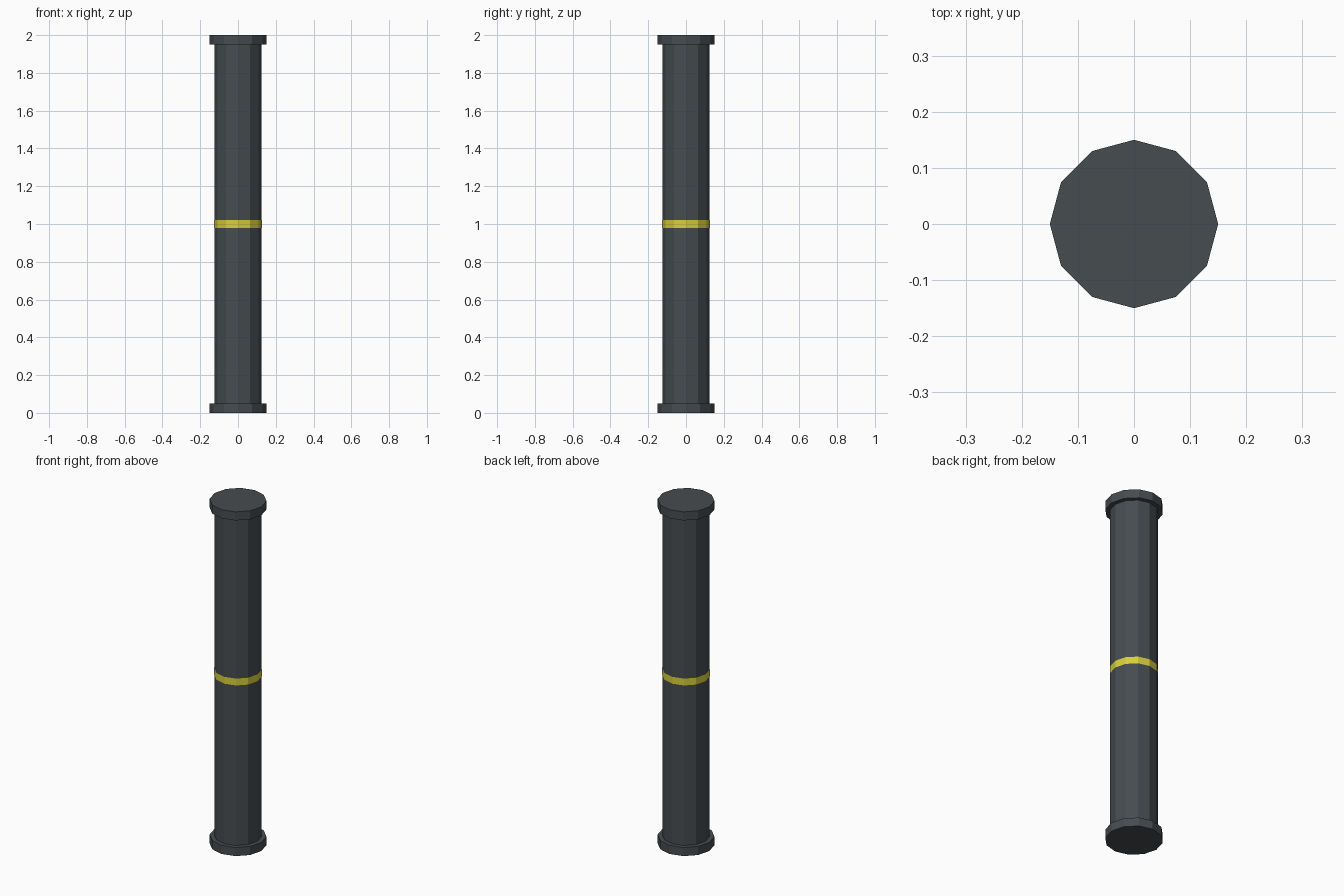
import bpy
import math

if "Cube" in bpy.data.objects:
    bpy.data.objects.remove(bpy.data.objects["Cube"])

SIDES = 12


def material(name, rgb):
    m = bpy.data.materials.new(name)
    m.diffuse_color = (*rgb, 1.0)
    m.use_nodes = True
    m.node_tree.nodes["Principled BSDF"].inputs["Base Color"].default_value = m.diffuse_color
    return m


dark_grey = material("dark grey metal", (0.061, 0.072, 0.080))
yellow = material("yellow paint", (0.69, 0.62, 0.045))


def cylinder(name, radius, z0, z1, mat, fill='NGON'):
    """Flat-shaded 12-sided cylinder with a corner on the +x axis."""
    bpy.ops.mesh.primitive_cylinder_add(
        vertices=SIDES, radius=radius, depth=z1 - z0,
        end_fill_type=fill, location=(0, 0, (z0 + z1) / 2))
    ob = bpy.context.object
    ob.name = name
    ob.data.materials.append(mat)
    return ob


# Pipe shaft
cylinder("pipe", 0.125, 0.0, 2.0, dark_grey)

# End flanges
cylinder("bottom_flange", 0.15, 0.0, 0.05, dark_grey)
cylinder("top_flange", 0.15, 1.95, 2.0, dark_grey)

# Painted stripe around the middle, a hair proud of the shaft
cylinder("stripe", 0.1258, 0.98, 1.02, yellow, fill='NOTHING')
